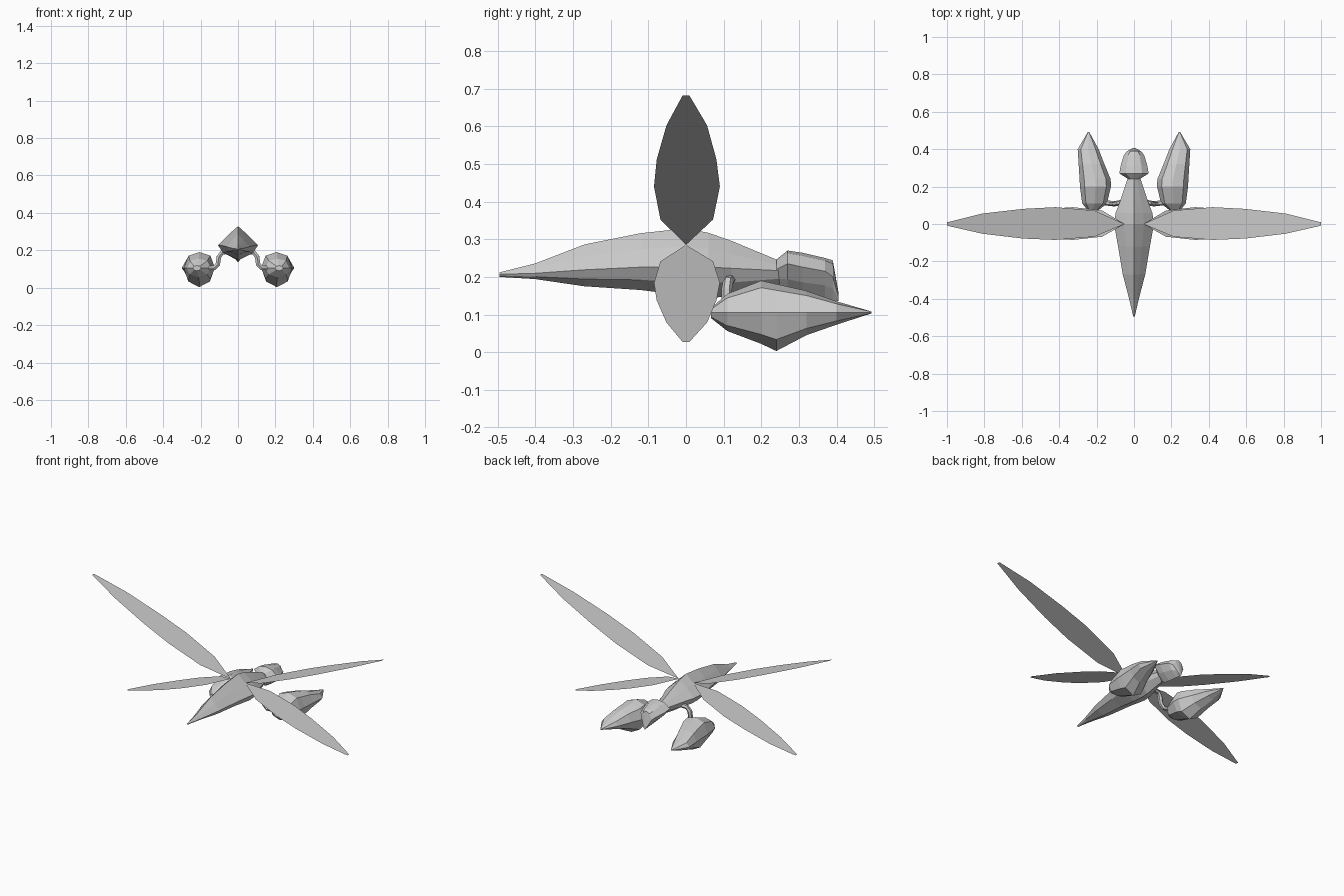
import bpy, bmesh
from mathutils import Vector

if "Cube" in bpy.data.objects:
    bpy.data.objects.remove(bpy.data.objects["Cube"])

grey = bpy.data.materials.new("light grey")
grey.diffuse_color = (0.6, 0.6, 0.6, 1)
grey.use_nodes = True
grey.node_tree.nodes["Principled BSDF"].inputs["Base Color"].default_value = grey.diffuse_color


def add_object(name, bm):
    bmesh.ops.recalc_face_normals(bm, faces=bm.faces)
    mesh = bpy.data.meshes.new(name)
    bm.to_mesh(mesh)
    bm.free()
    mesh.materials.append(grey)
    obj = bpy.data.objects.new(name, mesh)
    bpy.context.collection.objects.link(obj)
    return obj


def bridge(bm, rings):
    """Join consecutive vertex rings and cap both ends."""
    n = len(rings[0])
    for a, b in zip(rings, rings[1:]):
        for i in range(n):
            j = (i + 1) % n
            bm.faces.new((a[i], a[j], b[j], b[i]))
    bm.faces.new(rings[0])
    bm.faces.new(rings[-1])


def loft(name, half, sections, side=1):
    """Sections along y: (y, centre x, half width, top z, middle z, bottom z)."""
    profile = half + [(-x, z) for x, z in half[-2:0:-1]]
    bm = bmesh.new()
    rings = []
    for y, cx, w, zt, zm, zb in sections:
        ring = []
        for px, pz in profile:
            z = zm + pz * ((zt - zm) if pz > 0 else (zm - zb))
            ring.append(bm.verts.new((side * (cx + px * w), y, z)))
        rings.append(ring)
    bridge(bm, rings)
    return add_object(name, bm)


def tube(name, points, radius, sides=6):
    from math import cos, sin, tau
    bm = bmesh.new()
    pts = [Vector(p) for p in points]
    rings = []
    for i, p in enumerate(pts):
        d = (pts[min(i + 1, len(pts) - 1)] - pts[max(i - 1, 0)]).normalized()
        u = Vector((0, 1, 0))
        u = (u - d * u.dot(d)).normalized()
        v = d.cross(u)
        rings.append([bm.verts.new(p + radius * (cos(tau * k / sides) * u + sin(tau * k / sides) * v))
                      for k in range(sides)])
    bridge(bm, rings)
    return add_object(name, bm)


def wing(name, side, tip_x, tip_z):
    """Flat blade; outline is (fraction along the span, front y, back y)."""
    outline = [(0.17, -0.068, 0.072), (0.39, -0.085, 0.09), (0.57, -0.078, 0.081),
               (0.8, -0.052, 0.056), (1.0, -0.009, 0.009)]
    root = Vector((0.05, 0, 0.285))
    span = Vector((tip_x, 0, tip_z)) - root
    pts = [root] + [root + span * t + Vector((0, f, 0)) for t, f, b in outline]
    pts += [root + span * t + Vector((0, b, 0)) for t, f, b in reversed(outline)]
    bm = bmesh.new()
    bm.faces.new([bm.verts.new((side * p.x, p.y, p.z)) for p in pts])
    mesh_obj = add_object(name, bm)
    return mesh_obj


# Tapered body with a ridged back
ridged = [(0, 1), (0.5, 0.6), (1, 0.15), (0.75, -0.4), (0, -1)]
loft("body", ridged, [
    (-0.495, 0, 0.004, 0.212, 0.206, 0.200),
    (-0.40, 0, 0.026, 0.236, 0.205, 0.194),
    (-0.27, 0, 0.060, 0.286, 0.207, 0.175),
    (-0.12, 0, 0.085, 0.316, 0.210, 0.165),
    (0.0, 0, 0.107, 0.329, 0.210, 0.150),
    (0.06, 0, 0.098, 0.317, 0.210, 0.145),
    (0.12, 0, 0.075, 0.296, 0.210, 0.147),
    (0.25, 0, 0.032, 0.242, 0.212, 0.170)])

# Hooded head with a blunt drooping snout
loft("head", [(0, 1), (0.55, 0.8), (1, 0), (0.6, -0.5), (0, -1)], [
    (0.24, 0, 0.030, 0.246, 0.220, 0.170),
    (0.27, 0, 0.078, 0.270, 0.235, 0.152),
    (0.31, 0, 0.072, 0.264, 0.226, 0.145),
    (0.37, 0, 0.054, 0.250, 0.215, 0.140),
    (0.39, 0, 0.036, 0.244, 0.200, 0.137),
    (0.405, 0, 0.010, 0.160, 0.148, 0.136)])

# Mirrored claws, arms and wings
round_half = [(0, 1), (0.7, 0.78), (1, 0), (0.7, -0.7), (0, -1)]
for label, s in (("right", 1), ("left", -1)):
    loft(label + "_claw", round_half, [
        (0.067, 0.220, 0.022, 0.118, 0.105, 0.090),
        (0.11, 0.211, 0.066, 0.155, 0.105, 0.056),
        (0.20, 0.206, 0.083, 0.190, 0.105, 0.022),
        (0.24, 0.208, 0.083, 0.181, 0.105, 0.003),
        (0.32, 0.227, 0.069, 0.163, 0.105, 0.045),
        (0.40, 0.245, 0.056, 0.135, 0.105, 0.073),
        (0.493, 0.243, 0.003, 0.108, 0.105, 0.103)], s)
    tube(label + "_arm", [(s * 0.04, 0.12, 0.195), (s * 0.085, 0.112, 0.188),
                          (s * 0.102, 0.108, 0.165), (s * 0.108, 0.108, 0.125),
                          (s * 0.125, 0.11, 0.106), (s * 0.165, 0.115, 0.105)], 0.014)
    wing(label + "_upper_wing", s, 1.0, 0.682)
    wing(label + "_lower_wing", s, 0.76, 0.027)
